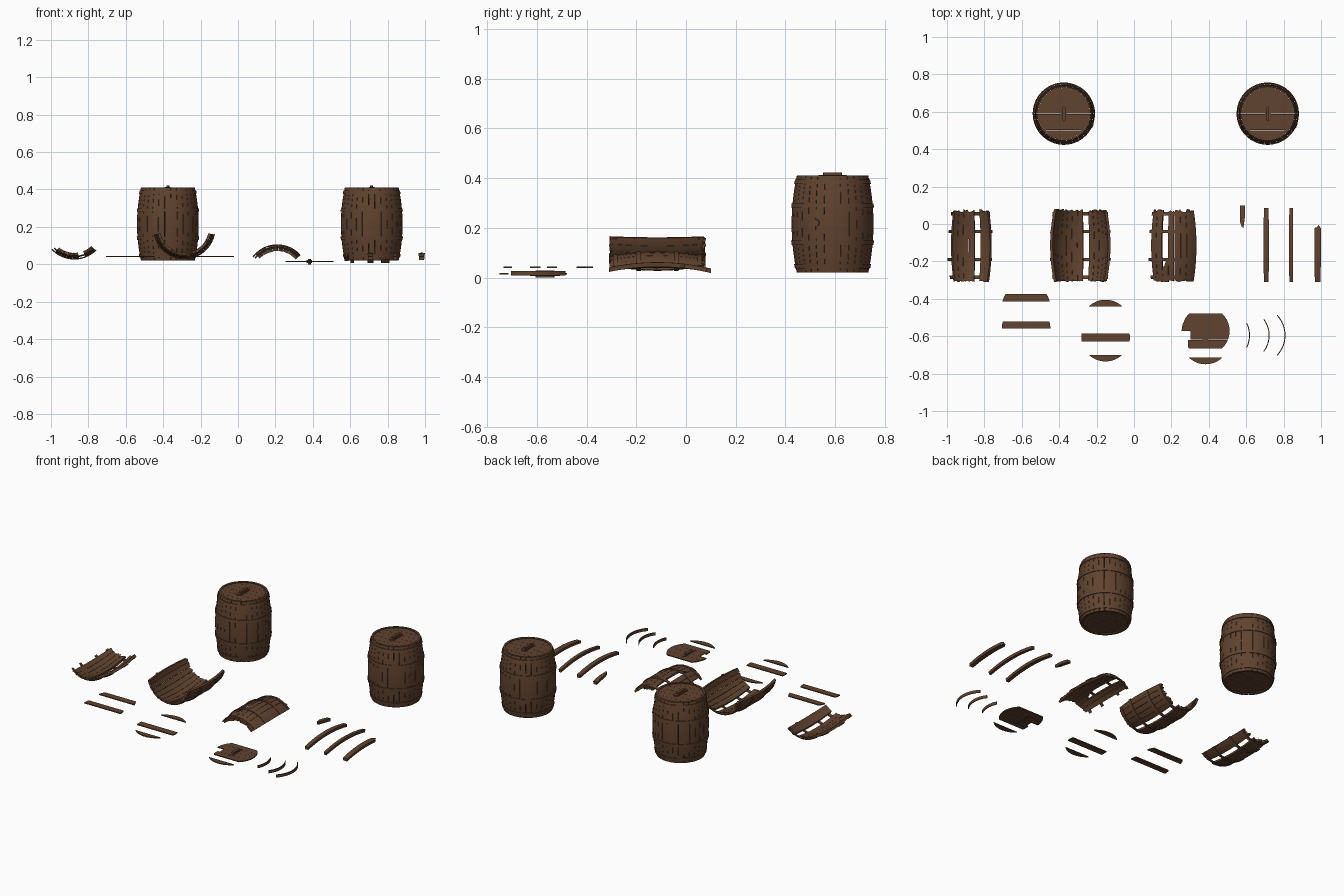
import bpy, bmesh, math, random
from mathutils import Matrix, Vector

if "Cube" in bpy.data.objects:
    bpy.data.objects.remove(bpy.data.objects["Cube"])

random.seed(4)
H, R_END, BULGE, THICK = 0.39, 0.144, 0.021, 0.014
STEP = 12                      # one stave in degrees
HOOPS = (0.025, 0.12, 0.27, 0.365)
wood = bpy.data.materials.new("dark oak brown")
wood.diffuse_color = (0.118, 0.056, 0.028, 1)
wood.use_nodes = True
wood.node_tree.nodes["Principled BSDF"].inputs["Base Color"].default_value = wood.diffuse_color


def radius(z):
    t = 2 * z / H - 1
    return R_END + BULGE * (1 - t * t)


def finish(bm, name, matrix=Matrix()):
    bmesh.ops.recalc_face_normals(bm, faces=bm.faces)
    mesh = bpy.data.meshes.new(name)
    bm.to_mesh(mesh)
    bm.free()
    mesh.materials.append(wood)
    ob = bpy.data.objects.new(name, mesh)
    bpy.context.collection.objects.link(ob)
    ob.matrix_world = matrix
    bpy.ops.object.select_all(action='DESELECT')
    ob.select_set(True)
    bpy.context.view_layer.objects.active = ob
    bpy.ops.object.shade_smooth_by_angle(angle=math.radians(30))
    return ob


def shell(bm, a0, a1, z0, z1, inner, outer, na=3, nz=12, jag0=0, jag1=0):
    """Solid patch of the barrel wall between two angles (degrees) and heights."""
    def layer(off, ends):
        rows = []
        for i in range(na + 1):
            a = math.radians(a0 + (a1 - a0) * i / na)
            lo, hi = ends[i]
            col = []
            for j in range(nz + 1):
                z = lo + (hi - lo) * j / nz
                r = radius(z) + off
                col.append(bm.verts.new((r * math.sin(a), r * math.cos(a), z)))
            rows.append(col)
        return rows
    ends = [(z0 + random.random() * jag0, z1 - random.random() * jag1) for _ in range(na + 1)]
    o, n = layer(outer, ends), layer(inner, ends)
    for i in range(na):
        for j in range(nz):
            for g in (o, n):
                bm.faces.new((g[i][j], g[i + 1][j], g[i + 1][j + 1], g[i][j + 1]))
        for j in (0, nz):
            bm.faces.new((o[i][j], o[i + 1][j], n[i + 1][j], n[i][j]))
    for i in (0, na):
        for j in range(nz):
            bm.faces.new((o[i][j], o[i][j + 1], n[i][j + 1], n[i][j]))


def stave(bm, a, z0=0, z1=H, **kw):
    shell(bm, a - STEP / 2 + 0.25, a + STEP / 2 - 0.25, z0, z1, -THICK, 0, **kw)


def hoop(bm, a0, a1, z):
    shell(bm, a0, a1, z - 0.009, z + 0.009, -0.001, 0.004,
          na=max(4, int((a1 - a0) / 4)), nz=1)


def prism(bm, pts, z, th):
    vs = [[bm.verts.new((x, y, h)) for x, y in pts] for h in (z, z + th)]
    bm.faces.new(vs[0])
    bm.faces.new(vs[1])
    k = len(pts)
    for i in range(k):
        bm.faces.new((vs[0][i], vs[0][(i + 1) % k], vs[1][(i + 1) % k], vs[1][i]))


def lid_plank(bm, cx, cy, r, y0, y1, z, th=0.006, xmin=-9, n=8):
    """Slice of a round lid between two y values."""
    b0, b1 = (math.asin(max(-1, min(1, y / r))) for y in (y0, y1))
    arc = [b0 + (b1 - b0) * i / n for i in range(n + 1)]
    right = [(r * math.cos(b), r * math.sin(b)) for b in arc]
    left = [(max(-x, xmin), y) for x, y in reversed(right)]
    if r - abs(y1) < 1e-5:
        left = left[1:]
    if r - abs(y0) < 1e-5:
        left = left[:-1]
    prism(bm, [(cx + x, cy + y) for x, y in right + left], z, th)


def capsule(bm, cx, cy, half, w, z, th):
    pts = []
    for s in (1, -1):
        for i in range(7):
            a = math.pi * i / 6
            pts.append((cx + s * w * math.cos(a), cy + s * (half - w + w * math.sin(a))))
    prism(bm, pts, z, th)


# Intact barrels
for label, cx in (("left", -0.375), ("right", 0.715)):
    place = Matrix.Translation((cx, 0.59, 0.02))
    bm = bmesh.new()
    for k in range(30):
        stave(bm, k * STEP, nz=16)
    finish(bm, label + "_barrel_staves", place)
    bm = bmesh.new()
    for z in HOOPS:
        hoop(bm, 0, 360, z)
    finish(bm, label + "_barrel_hoops", place)
    bm = bmesh.new()
    rl = 0.133
    for z in (0.008, H - 0.013):
        for i in range(6):
            lid_plank(bm, 0, 0, rl, -rl + i * rl / 3, -rl + (i + 1) * rl / 3 - (0.0008 if i < 5 else 0), z, 0.008)
    finish(bm, label + "_barrel_lids", place)
    bm = bmesh.new()
    capsule(bm, 0, 0, 0.057, 0.015, H - 0.006, 0.009)
    capsule(bm, 0, 0, 0.038, 0.008, H + 0.003, 0.009)
    finish(bm, label + "_lid_handle", place)
    bm = bmesh.new()
    d = Vector((0.152, -0.065, 0)).normalized()
    m = Matrix.Translation(d * 0.162 + Vector((0, 0, 0.2))) @ d.to_track_quat('Z', 'Y').to_matrix().to_4x4()
    bmesh.ops.create_cone(bm, cap_ends=True, segments=16, radius1=0.014, radius2=0.013, depth=0.014, matrix=m)
    finish(bm, label + "_barrel_bung", place)

# Broken wall sections, lying with their axis along y
LAY = Matrix.Rotation(-math.pi / 2, 4, 'X')
sections = (
    ("small_broken_section", -0.875, 0.192, [-33, -21, -9, 3, 27, 38], (-47, 46), False),
    ("large_broken_section", -0.287, 0.194, [12 + 12 * k for k in range(-7, 6) if k], (-79, 80), False),
    ("arched_broken_section", 0.21, -0.06, [-40, -28, -4, 8, 20, 32, 43], (-53, 49), True),
)
for name, cx, cz, angles, (h0, h1), arch in sections:
    place = Matrix.Translation((cx, -0.31, cz)) @ LAY
    flip = (lambda a: 180 - a) if arch else (lambda a: a)
    bm = bmesh.new()
    for a in angles:
        stave(bm, flip(a), jag0=0.008, jag1=0.018)
    if arch:                   # stump left in the gap
        stave(bm, flip(-16), 0, 0.12, jag1=0.05)
    finish(bm, name + "_staves", place)
    bm = bmesh.new()
    for z in HOOPS:
        e = sorted((flip(h0 + random.uniform(0, 5)), flip(h1 - random.uniform(0, 5))))
        hoop(bm, e[0], e[1], z)
    hoop(bm, *sorted((flip(h0), flip(h0 + 20))), HOOPS[1])
    finish(bm, name + "_hoops", place)

# Loose staves
for i, (x, z0, z1, half, j0, j1) in enumerate((
        (0.58, 0.275, 0.41, 5.2, 0.09, 0.0), (0.707, 0, 0.395, 5, 0, 0),
        (0.84, 0, 0.395, 3.8, 0, 0), (0.982, 0, 0.31, 6, 0, 0.04))):
    bm = bmesh.new()
    shell(bm, 180 - half, 180 + half, z0, z1, -0.018, 0, jag0=j0, jag1=j1)
    finish(bm, "loose_stave_%d" % (i + 1), Matrix.Translation((x, -0.31, -0.103)) @ LAY)

# Loose lid planks: centre, y range, height
R = 0.13
for i, (cx, cy, y0, y1, z) in enumerate((
        (-0.577, -0.445, 0.03, 0.07, 0.038), (-0.577, -0.56, 0.0, 0.04, 0.038),
        (-0.152, -0.535, 0.095, R, 0.038), (-0.152, -0.607, -0.022, 0.022, 0.038),
        (-0.152, -0.605, -R, -0.095, 0.038), (0.383, -0.62, -R, -0.095, 0.013))):
    bm = bmesh.new()
    lid_plank(bm, cx, cy, R, y0, y1, z)
    finish(bm, "loose_lid_plank_%d" % (i + 1))

# Broken lid with handle and a notch on the left
bm = bmesh.new()
for i, xm in enumerate((-0.095, -0.08, -0.13, -0.115)):
    y0 = -0.093 + i * 0.0465
    lid_plank(bm, 0.383, -0.572, 0.128, y0, y0 + 0.0458, 0.013, xmin=xm)
finish(bm, "broken_lid")
bm = bmesh.new()
capsule(bm, 0.381, -0.568, 0.06, 0.015, 0.006, 0.016)
capsule(bm, 0.381, -0.568, 0.038, 0.008, 0.0, 0.028)
finish(bm, "broken_lid_handle")

# Loose hoop pieces standing on edge
for i, (apex, r, half) in enumerate(((0.62, 0.15, 26), (0.725, 0.145, 37), (0.81, 0.16, 43))):
    bm = bmesh.new()
    arc = [math.radians(-half + half * k / 8) for k in range(17)]
    pts = [(r * math.cos(a), r * math.sin(a)) for a in arc]
    pts += [((r - 0.005) * math.cos(a), (r - 0.005) * math.sin(a)) for a in reversed(arc)]
    prism(bm, pts, 0.008, 0.018)
    finish(bm, "loose_hoop_%d" % (i + 1), Matrix.Translation((apex - r, -0.595, 0)))
